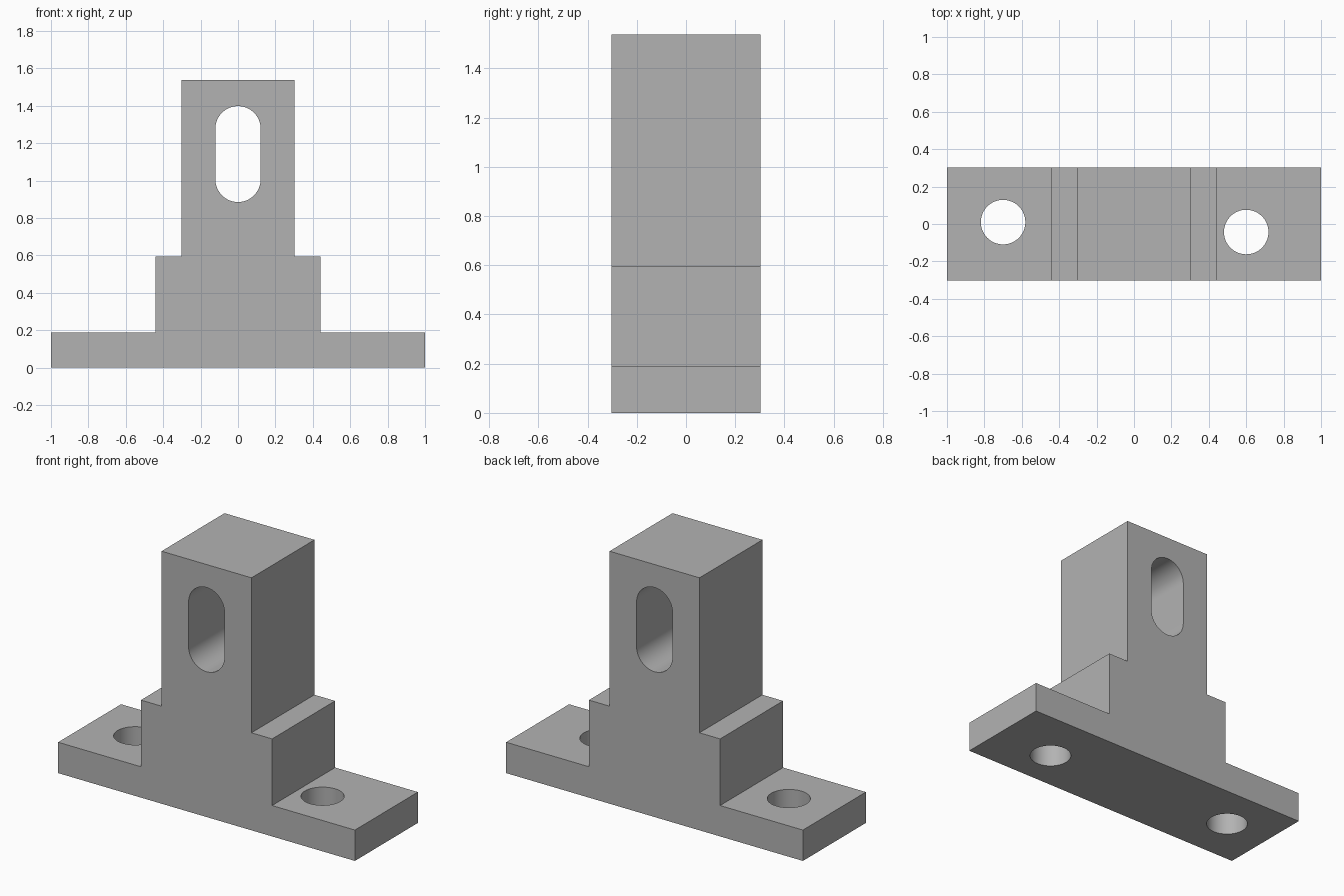
import bpy
import bmesh
from math import cos, sin, pi

cube = bpy.data.objects.get("Cube")
if cube:
    bpy.data.objects.remove(cube, do_unlink=True)

HALF_DEPTH = 0.303

# Single flat grey
grey = bpy.data.materials.new("plain_grey")
grey.use_nodes = True
colour = (0.45, 0.45, 0.45, 1)
grey.diffuse_color = colour
grey.node_tree.nodes["Principled BSDF"].inputs["Base Color"].default_value = colour


def prism(name, outline, start, direction):
    """Extrude a closed 3D outline along a direction."""
    bm = bmesh.new()
    face = bm.faces.new([bm.verts.new(p) for p in outline])
    moved = bmesh.ops.extrude_face_region(bm, geom=[face])["geom"]
    bmesh.ops.translate(bm, vec=direction,
                        verts=[v for v in moved if isinstance(v, bmesh.types.BMVert)])
    bmesh.ops.translate(bm, vec=start, verts=bm.verts)
    bmesh.ops.recalc_face_normals(bm, faces=bm.faces)
    mesh = bpy.data.meshes.new(name)
    bm.to_mesh(mesh)
    bm.free()
    mesh.materials.append(grey)
    obj = bpy.data.objects.new(name, mesh)
    bpy.context.collection.objects.link(obj)
    return obj


def arc(radius, first, last, steps):
    angles = [first + (last - first) * i / steps for i in range(steps + 1)]
    return [(radius * cos(a), radius * sin(a)) for a in angles]


# Stepped bracket body, mirrored half profile
half = [(1, 0), (1, 0.188), (0.442, 0.188), (0.442, 0.594), (0.303, 0.594), (0.303, 1.538)]
profile = half + [(-x, z) for x, z in reversed(half)]
body = prism("stepped_bracket", [(x, 0, z) for x, z in profile],
             (0, -HALF_DEPTH, 0), (0, 2 * HALF_DEPTH, 0))

# Slot through the upright
radius = 0.121
slot = [(x, 0, z + 1.277) for x, z in arc(radius, 0, pi, 32)]
slot += [(x, 0, z + 1.006) for x, z in arc(radius, pi, 2 * pi, 32)]
cutters = [prism("slot_cutter", slot, (0, -0.5, 0), (0, 1, 0))]

# Bolt holes through the two feet
for side, x, y in (("right", -0.70, 0.01), ("left", 0.60, -0.043)):
    ring = [(px, py, 0) for px, py in arc(0.119, 0, 2 * pi, 64)[:-1]]
    cutters.append(prism(side + "_hole_cutter", ring, (x, y, -0.1), (0, 0, 0.4)))

# Cut the openings, then bake the result
bpy.context.view_layer.objects.active = body
body.select_set(True)
for cutter in cutters:
    cut = body.modifiers.new(cutter.name, "BOOLEAN")
    cut.operation = "DIFFERENCE"
    cut.solver = "EXACT"
    cut.object = cutter
    bpy.ops.object.modifier_apply(modifier=cut.name)
for cutter in cutters:
    bpy.data.objects.remove(cutter, do_unlink=True)

bpy.ops.object.select_all(action="DESELECT")
body.select_set(True)
bpy.ops.object.shade_smooth_by_angle(angle=pi / 6)
